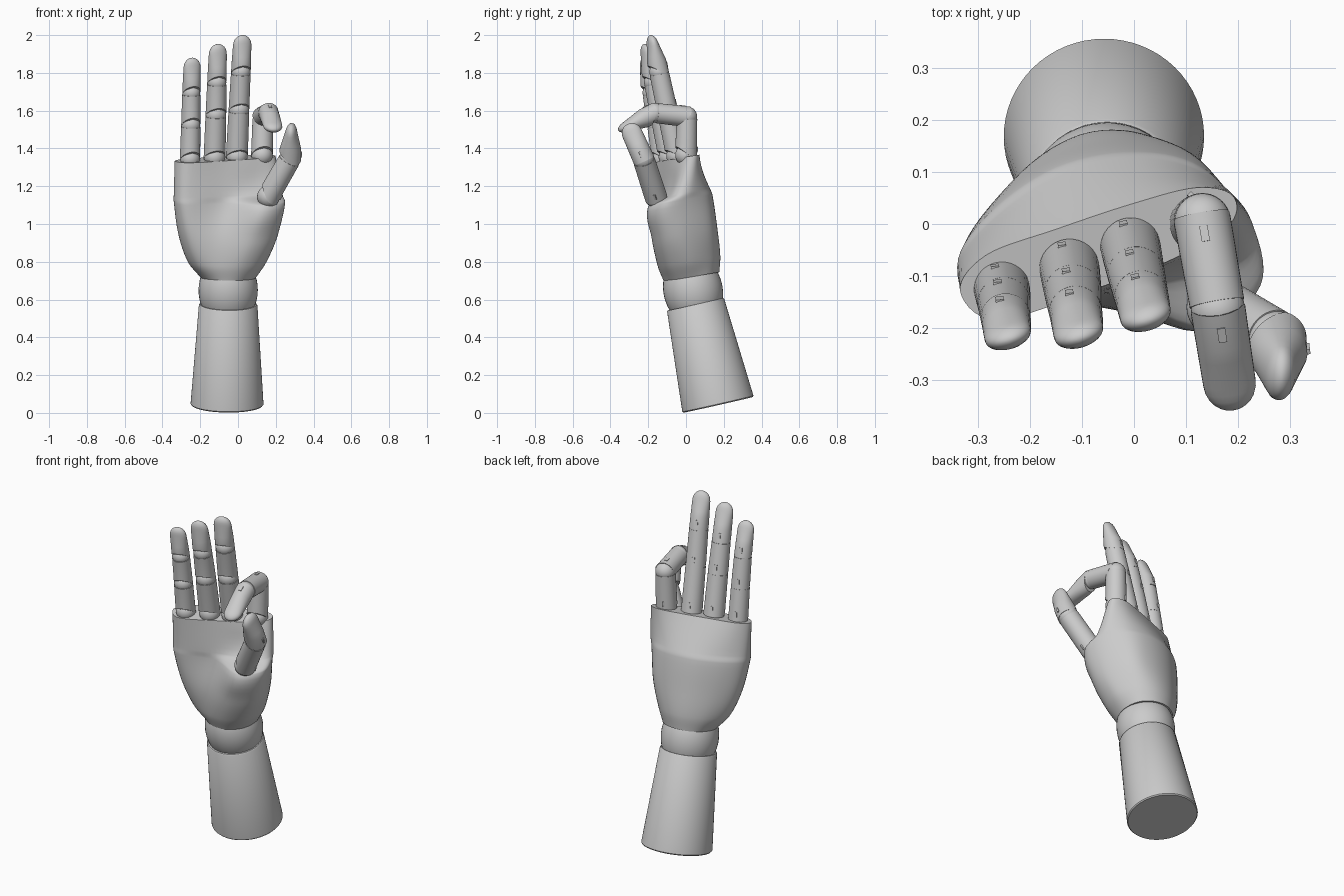
import bpy, bmesh, math
from mathutils import Vector as V

if "Cube" in bpy.data.objects:
    bpy.data.objects.remove(bpy.data.objects["Cube"])

TAU = math.tau


def loft(name, rings):
    """Skin closed rings of equal point count and cap both ends."""
    bm = bmesh.new()
    vs = [[bm.verts.new(p) for p in ring] for ring in rings]
    n = len(vs[0])
    for lo, hi in zip(vs, vs[1:]):
        for i in range(n):
            j = (i + 1) % n
            bm.faces.new((lo[i], lo[j], hi[j], hi[i]))
    bm.faces.new(vs[0][::-1])
    bm.faces.new(vs[-1])
    bmesh.ops.recalc_face_normals(bm, faces=bm.faces)
    me = bpy.data.meshes.new(name)
    bm.to_mesh(me)
    bm.free()
    ob = bpy.data.objects.new(name, me)
    bpy.context.collection.objects.link(ob)
    return ob


def ball(name, c, r, stretch=1.0, axis=V((0, 0, 1))):
    bpy.ops.mesh.primitive_uv_sphere_add(segments=40, ring_count=24, radius=r, location=c)
    ob = bpy.context.object
    ob.name = name
    ob.scale.z = stretch
    ob.rotation_euler = axis.to_track_quat('Z', 'Y').to_euler()
    return ob


def segment(name, a, b, r0, r1, hint, tip=False):
    """Finger segment from a to b; the palm side of its lower rim is cut back."""
    a, b, hint = V(a), V(b), V(hint)
    d = (b - a).normalized()
    p = (hint - d * hint.dot(d)).normalized()
    s = d.cross(p)
    length = (b - a).length
    if tip:
        ts = [0.0, .3, .45, .6, .72, .8, .87, .92, .96, .985, .998]
    else:
        ts = [0.0, .3, 1 - .012 / length]
    rings = []
    for k, t in enumerate(ts):
        w = r0 + (r1 - r0) * t
        h = w
        if tip:
            h = w * (1 - .62 * max(0, t - .3) / .7)
            e = max(0, (t - .74) / .26)
            w *= math.sqrt(1 - e * e)
            h *= math.sqrt(1 - max(0, (t - .86) / .14) ** 2)
        ring = []
        for i in range(32):
            c, sn = math.cos(TAU * i / 32), math.sin(TAU * i / 32)
            cut = (.045 * max(0, c + .25) - .012) if k == 0 else 0
            ring.append(a + d * (length * t + cut) + p * c * h + s * sn * w)
        rings.append(ring)
    loft(name, rings)
    ball(name + "_joint", a, r0 * .98)
    # small hinge tab on the back of the joint
    bpy.ops.mesh.primitive_cube_add(size=1, location=a + d * .03 - p * (r0 - .003))
    tab = bpy.context.object
    tab.name = name + "_hinge"
    tab.scale = (.016, .01, .03)
    tab.rotation_euler = d.to_track_quat('Z', 'Y').to_euler()


# forearm: tapered, tilted cylinder
base, top = V((-.058, .17, .043)), V((-.052, .05, .575))
ax = (top - base).normalized()
u = V((1, 0, 0))
u = (u - ax * u.dot(ax)).normalized()
w = ax.cross(u)
loft("forearm", [[c + (u * math.cos(TAU * i / 64) + w * math.sin(TAU * i / 64)) * r
                  for i in range(64)]
                 for c, r in ((base, .188), (base + ax * .006, .193),
                              (top - ax * .006, .155), (top, .15))])
ball("wrist_ball", (-.052, .037, .65), .157, 1.25, ax)

# palm: cross-sections (height, outline from little-finger side round the back)
sections = [
    (.715, [(-.20, .03), (-.17, .12), (-.095, .17), (-.005, .17), (.07, .12),
            (.097, .03), (.07, -.055), (-.005, -.11), (-.095, -.11), (-.17, -.055)]),
    (.80, [(-.265, 0), (-.21, .105), (-.11, .17), (0, .178), (.09, .13),
           (.15, .02), (.12, -.09), (.02, -.145), (-.11, -.14), (-.22, -.1)]),
    (.95, [(-.315, -.04), (-.25, .065), (-.13, .145), (.01, .165), (.125, .125),
           (.205, -.01), (.19, -.12), (.08, -.18), (-.1, -.155), (-.26, -.145)]),
    (1.13, [(-.34, -.08), (-.28, .02), (-.15, .11), (0, .14), (.13, .11),
            (.225, 0), (.243, -.12), (.13, -.2), (-.06, -.135), (-.28, -.175)]),
    (1.17, [(-.34, -.09), (-.28, 0), (-.15, .09), (0, .125), (.13, .1),
            (.22, .02), (.215, -.06), (.1, -.1), (-.06, -.13), (-.28, -.175)]),
    (1.355, [(-.335, -.13), (-.285, -.06), (-.15, -.01), (0, .04), (.12, .07),
             (.19, .055), (.185, 0), (.08, -.065), (-.06, -.12), (-.26, -.185)]),
]


def hermite(p0, p1, m0, m1, t):
    return (p0 * (2 * t**3 - 3 * t**2 + 1) + m0 * (t**3 - 2 * t**2 + t)
            + p1 * (3 * t**2 - 2 * t**3) + m1 * (t**3 - t**2))


def smooth_outline(pts, steps=7):
    q = [V((x, y, 0)) for x, y in pts]
    n = len(q)
    return [hermite(q[i], q[(i + 1) % n], (q[(i + 1) % n] - q[i - 1]) / 2,
                    (q[(i + 2) % n] - q[i]) / 2, k / steps)
            for i in range(n) for k in range(steps)]


zs = [s[0] for s in sections]
outs = [smooth_outline(s[1]) for s in sections]
last = len(zs) - 1


def slope(i, j):
    lo, hi = max(i - 1, 0), min(i + 1, last)
    return (outs[hi][j] - outs[lo][j]) / (zs[hi] - zs[lo])


rings = []
for i in range(last):
    h = zs[i + 1] - zs[i]
    for k in range(6 + (i == last - 1)):
        t = k / 6
        ring = []
        for j in range(len(outs[0])):
            v = hermite(outs[i][j], outs[i + 1][j], slope(i, j) * h, slope(i + 1, j) * h, t)
            ring.append(V((v.x, v.y, zs[i] + h * t + .17 * v.y)))
        rings.append(ring)
loft("palm", rings)

# fingers: joint positions, radii, palm-side direction per segment
front, down, inward = (.3, -1, -.3), (0, 0, -1), (-1, .1, 0)
fingers = {
    "little_finger": ([(-.254, -.128, 1.345), (-.25, -.155, 1.525), (-.247, -.183, 1.695),
                       (-.242, -.225, 1.88)], (.054, .051, .048, .045), [front] * 3),
    "ring_finger": ([(-.124, -.088, 1.355), (-.117, -.135, 1.58), (-.112, -.172, 1.75),
                     (-.105, -.222, 1.953)], (.058, .055, .051, .048), [front] * 3),
    "middle_finger": ([(-.006, -.047, 1.36), (.005, -.1, 1.605), (.015, -.143, 1.805),
                       (.025, -.188, 2.0)], (.058, .055, .052, .049), [front] * 3),
    "index_finger": ([(.127, .0, 1.365), (.132, .005, 1.568), (.162, -.165, 1.588),
                      (.192, -.358, 1.495)], (.058, .055, .053, .05), [front, down, down]),
    "thumb": ([(.16, -.16, 1.145), (.275, -.225, 1.345), (.284, -.308, 1.53)],
              (.06, .058, .053), [inward] * 2),
}
for name, (pts, rad, hints) in fingers.items():
    count = len(pts) - 1
    for i in range(count):
        segment(f"{name}_{i + 1}", pts[i], pts[i + 1], rad[i], rad[i + 1],
                hints[i], i == count - 1)

# smooth shading with sharp rims
bpy.ops.object.select_all(action='SELECT')
bpy.context.view_layer.objects.active = bpy.data.objects["palm"]
bpy.ops.object.shade_smooth_by_angle(angle=math.radians(40))
